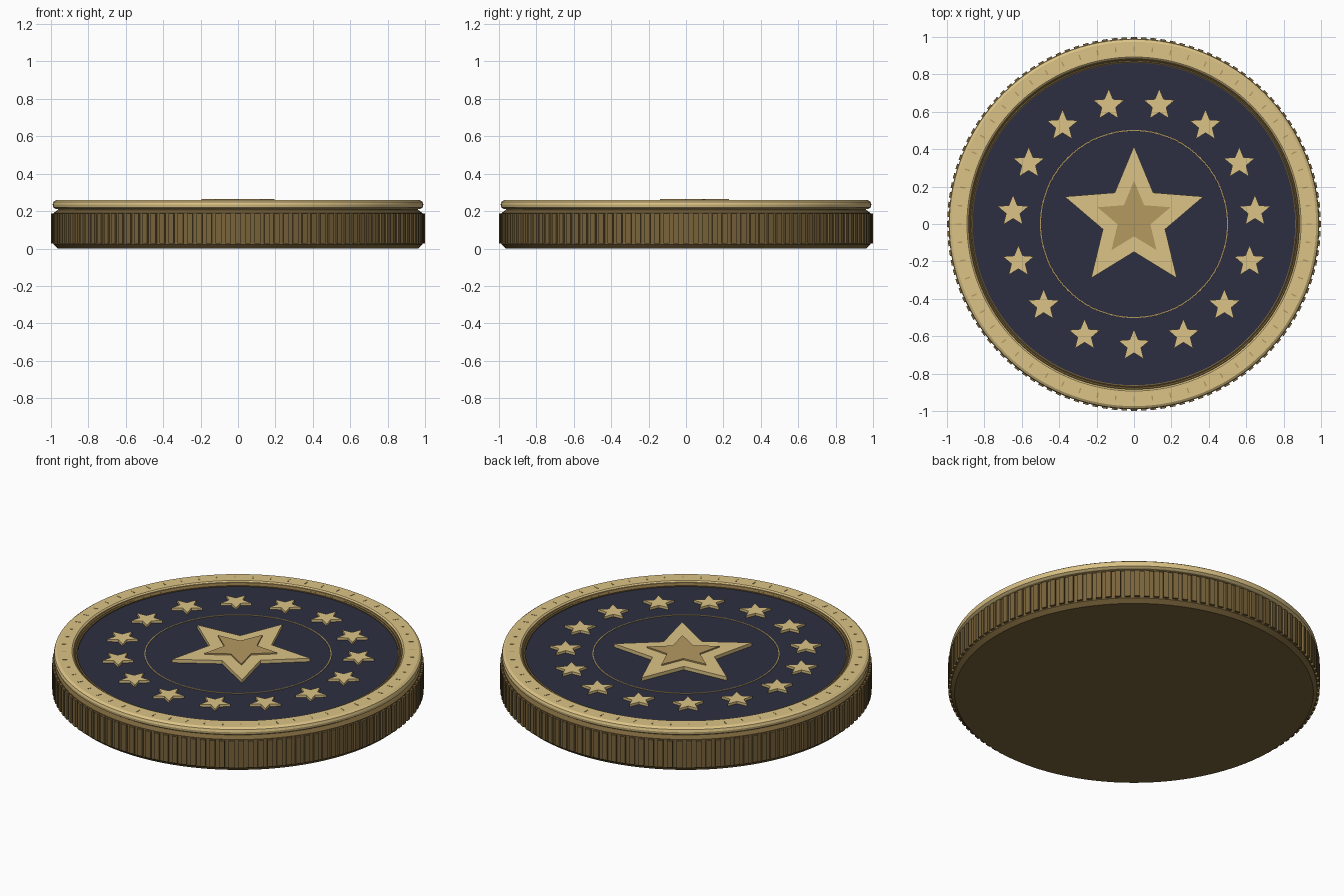
import bpy, bmesh
from math import sin, cos, pi, radians

if "Cube" in bpy.data.objects:
    bpy.data.objects.remove(bpy.data.objects["Cube"])

SEG = 128


def material(name, rgb):
    m = bpy.data.materials.new(name)
    m.diffuse_color = (*rgb, 1)
    m.use_nodes = True
    m.node_tree.nodes["Principled BSDF"].inputs["Base Color"].default_value = m.diffuse_color
    return m


light_gold = material("light_gold", (0.72, 0.55, 0.24))
mid_gold = material("mid_gold", (0.46, 0.32, 0.12))
dark_gold = material("dark_gold", (0.19, 0.125, 0.043))
navy = material("navy", (0.026, 0.028, 0.052))


def finish(bm, name, mat, smooth=False):
    bmesh.ops.recalc_face_normals(bm, faces=bm.faces)
    me = bpy.data.meshes.new(name)
    bm.to_mesh(me)
    bm.free()
    ob = bpy.data.objects.new(name, me)
    bpy.context.collection.objects.link(ob)
    me.materials.append(mat)
    if smooth:
        bpy.ops.object.select_all(action='DESELECT')
        ob.select_set(True)
        bpy.context.view_layer.objects.active = ob
        bpy.ops.object.shade_smooth_by_angle(angle=radians(25))
    return ob


def lathe(name, profile, mat, closed=False):
    """Revolve (radius, z) points; open profiles get end caps."""
    bm = bmesh.new()
    rings = [[bm.verts.new((r * cos(2 * pi * i / SEG), r * sin(2 * pi * i / SEG), z))
              for i in range(SEG)] for r, z in profile]
    pairs = list(zip(rings, rings[1:]))
    if closed:
        pairs.append((rings[-1], rings[0]))
    else:
        bm.faces.new(rings[0])
        bm.faces.new(rings[-1])
    for a, b in pairs:
        for i in range(SEG):
            j = (i + 1) % SEG
            bm.faces.new((a[i], a[j], b[j], b[i]))
    return finish(bm, name, mat, True)


def prism(bm, points, z0, z1):
    low = [bm.verts.new((x, y, z0)) for x, y in points]
    high = [bm.verts.new((x, y, z1)) for x, y in points]
    bm.faces.new(low)
    bm.faces.new(high)
    for i in range(len(points)):
        j = (i + 1) % len(points)
        bm.faces.new((low[i], low[j], high[j], high[i]))


def star(cx, cy, outer, inner):
    return [(cx + (inner if k % 2 else outer) * cos(pi / 2 + k * pi / 5),
             cy + (inner if k % 2 else outer) * sin(pi / 2 + k * pi / 5))
            for k in range(10)]


def radial_bars(name, count, r0, r1, width, z0, z1, mat):
    bm = bmesh.new()
    for i in range(count):
        c, s = cos(2 * pi * i / count), sin(2 * pi * i / count)
        h = width / 2
        prism(bm, [(r * c - t * s, r * s + t * c)
                   for r, t in ((r0, -h), (r1, -h), (r1, h), (r0, h))], z0, z1)
    return finish(bm, name, mat)


# Body with bottom chamfer, groove under the rim
lathe("coin_body", [(0.965, 0), (0.986, 0.022), (0.986, 0.19), (0.962, 0.207),
                    (0.962, 0.225)], dark_gold)

# Reeded edge
radial_bars("edge_reeding", 120, 0.97, 0.999, 0.03, 0.028, 0.186, dark_gold)

# Raised rim with rounded outer edge
lathe("rim", [(0.885, 0.212), (0.975, 0.212), (0.988, 0.22), (0.991, 0.235),
              (0.987, 0.249), (0.974, 0.258), (0.893, 0.258), (0.885, 0.252)],
      light_gold, closed=True)

# Stepped bead between rim and enamel field
lathe("inner_bead", [(0.862, 0.22), (0.89, 0.22), (0.89, 0.246), (0.882, 0.25),
                     (0.874, 0.243), (0.868, 0.246), (0.862, 0.242)],
      dark_gold, closed=True)

# Enamel field
lathe("enamel_field", [(0.866, 0.215), (0.866, 0.236)], navy)

# Tick marks on the rim
radial_bars("rim_ticks", 60, 0.922, 0.95, 0.007, 0.25, 0.2595, mid_gold)

# Fine ring around the central star
lathe("fine_ring", [(0.496, 0.232), (0.504, 0.232), (0.503, 0.239), (0.497, 0.239)],
      mid_gold, closed=True)

# Central star and its inner layer
bm = bmesh.new()
prism(bm, star(0, 0.026, 0.39, 0.175), 0.232, 0.256)
finish(bm, "central_star", light_gold)
bm = bmesh.new()
prism(bm, star(0, 0.026, 0.205, 0.092), 0.25, 0.264)
finish(bm, "inner_star", mid_gold)

# Circle of fifteen upright small stars
bm = bmesh.new()
for i in range(15):
    a = -pi / 2 + i * 2 * pi / 15
    prism(bm, star(0.65 * cos(a), 0.65 * sin(a), 0.088, 0.039), 0.232, 0.25)
finish(bm, "small_stars", light_gold)
